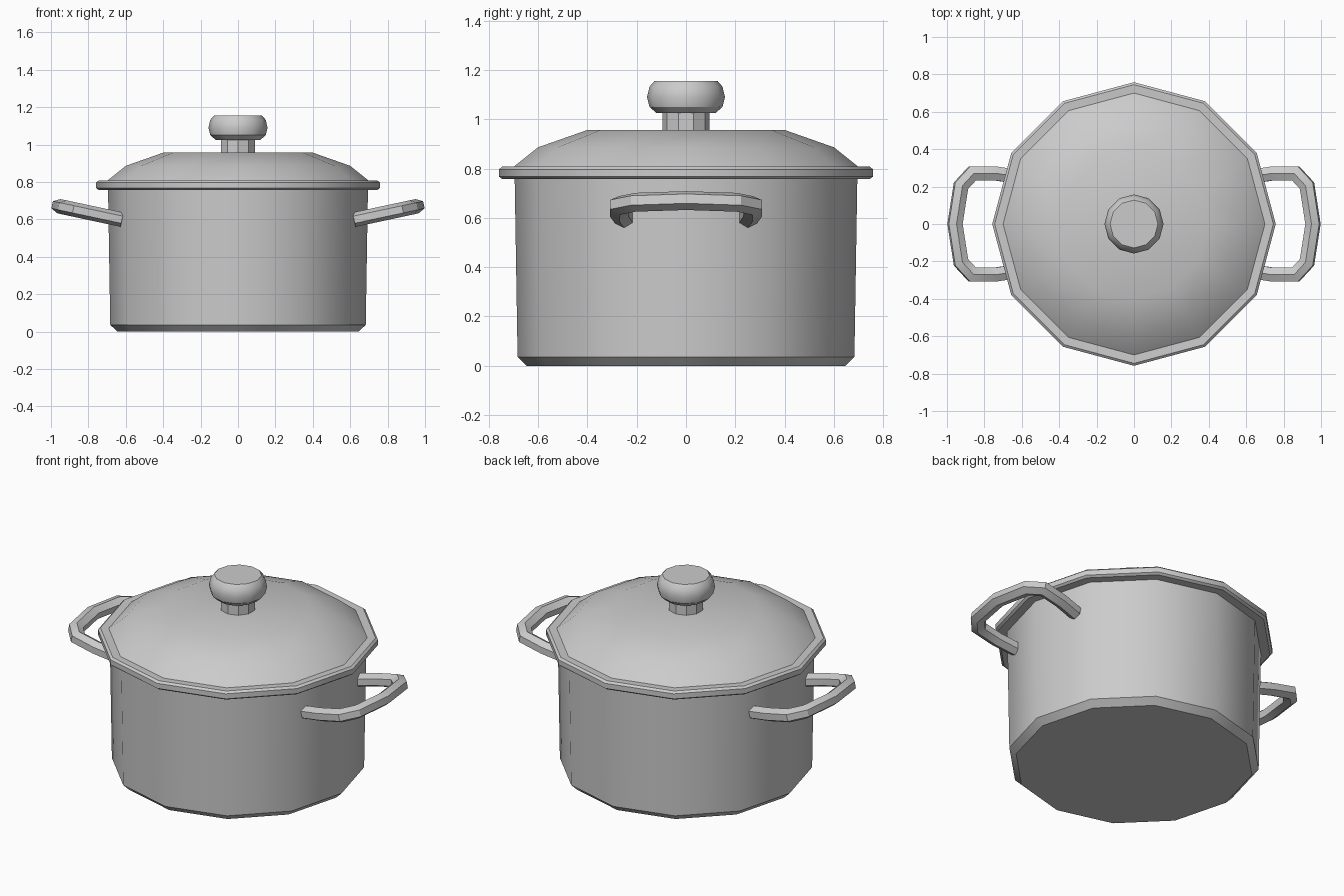
import bpy, bmesh
from math import sin, cos, pi, atan2, radians
from mathutils import Vector

if "Cube" in bpy.data.objects:
    bpy.data.objects.remove(bpy.data.objects["Cube"])


def finish(name, bm):
    bmesh.ops.recalc_face_normals(bm, faces=bm.faces)
    mesh = bpy.data.meshes.new(name)
    bm.to_mesh(mesh)
    bm.free()
    obj = bpy.data.objects.new(name, mesh)
    bpy.context.collection.objects.link(obj)
    bpy.ops.object.select_all(action='DESELECT')
    obj.select_set(True)
    bpy.context.view_layer.objects.active = obj
    bpy.ops.object.shade_smooth_by_angle(angle=radians(32))
    return obj


def skin(bm, rings):
    """Bridge successive vertex rings and cap both ends."""
    n = len(rings[0])
    vs = [[bm.verts.new(p) for p in ring] for ring in rings]
    for a, b in zip(vs, vs[1:]):
        for i in range(n):
            j = (i + 1) % n
            bm.faces.new((a[i], a[j], b[j], b[i]))
    bm.faces.new(vs[0])
    bm.faces.new(vs[-1])


def lathe(name, profile, sides):
    bm = bmesh.new()
    angles = [pi / 2 + 2 * pi * i / sides for i in range(sides)]
    skin(bm, [[(r * cos(a), r * sin(a), z) for a in angles] for r, z in profile])
    return finish(name, bm)


# Pot body with chamfered base
lathe("pot_body", [(0.646, 0), (0.683, 0.036), (0.695, 0.77)], 12)

# Lid with rolled rim and shallow dome
lathe("lid", [(0.69, 0.757), (0.745, 0.757), (0.758, 0.767), (0.758, 0.797),
              (0.745, 0.808), (0.70, 0.806), (0.60, 0.886), (0.398, 0.957)], 12)

# Lid knob on its stem
lathe("knob_stem", [(0.096, 0.95), (0.096, 1.04)], 10)
lathe("knob", [(0.12, 1.025), (0.148, 1.05), (0.158, 1.09),
               (0.148, 1.132), (0.128, 1.155)], 12)

# Side handles: hexagonal bar swept along a tilted, mitred loop
half = [(0.62, 0.252), (0.74, 0.27), (0.865, 0.27), (0.925, 0.205), (0.957, 0)]
path = half + [(x, -y) for x, y in reversed(half[:-1])]
tilt = atan2(0.072, 0.337)
up = Vector((-sin(tilt), 0, cos(tilt)))


def on_plane(x, y):
    return Vector((x, y, 0.598 + (x - 0.62) * 0.072 / 0.337))


def handle(name, side):
    pts = [on_plane(*p) for p in path]
    rings = []
    for i, p in enumerate(pts):
        if i in (0, len(pts) - 1):
            across = Vector((0, 1 if i == 0 else -1, 0))
        else:
            d0 = (p - pts[i - 1]).normalized()
            d1 = (pts[i + 1] - p).normalized()
            across = up.cross((d0 + d1).normalized())
            across /= across.dot(up.cross(d1))
        ring = []
        for k in range(6):
            a = pi / 2 + k * pi / 3
            q = p + across * 0.043 * cos(a) + up * 0.039 * sin(a)
            ring.append((q.x * side, q.y, q.z))
        rings.append(ring)
    bm = bmesh.new()
    skin(bm, rings)
    return finish(name, bm)


handle("right_handle", 1)
handle("left_handle", -1)
